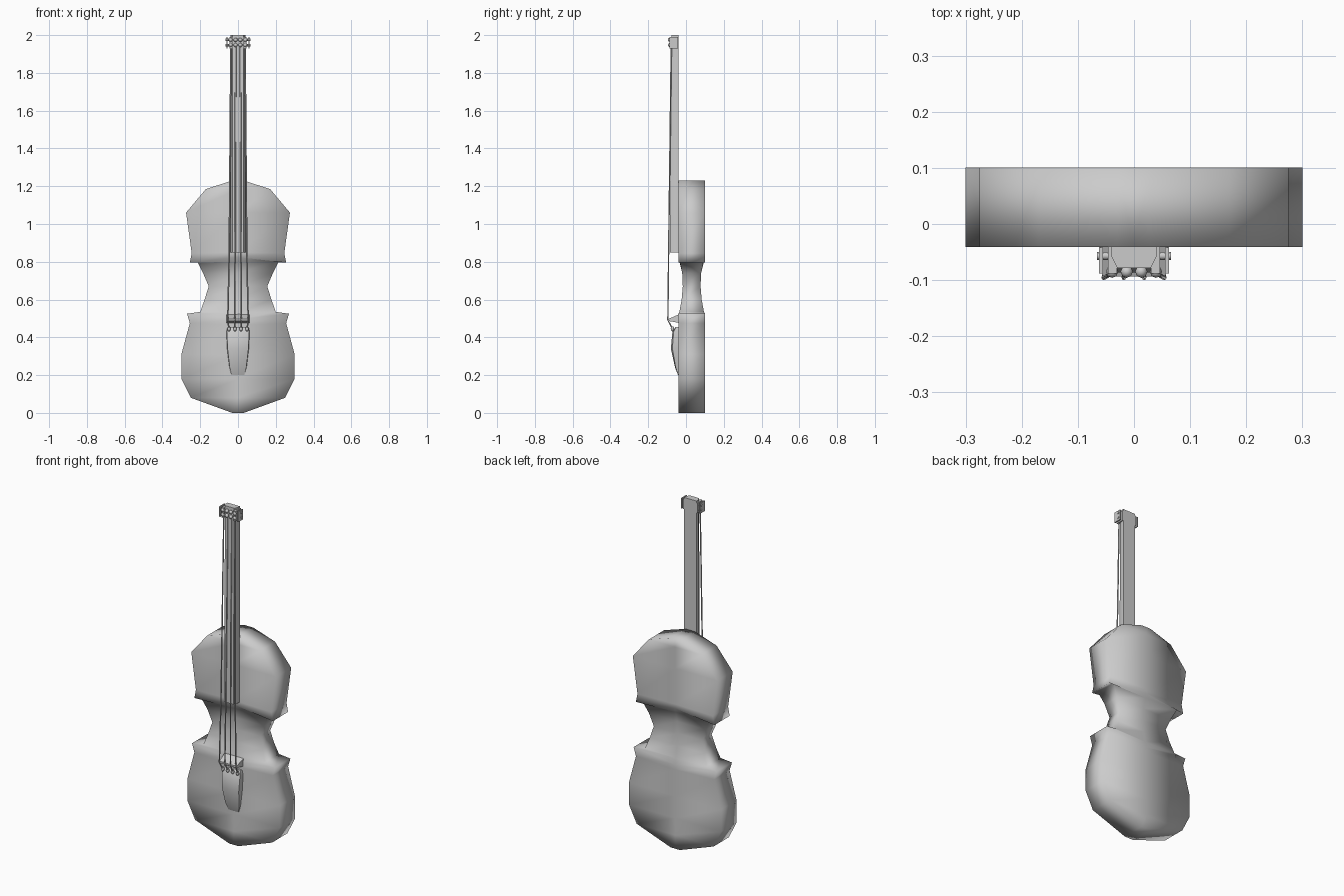
import bpy, bmesh, math
from mathutils import Vector

if "Cube" in bpy.data.objects:
    bpy.data.objects.remove(bpy.data.objects["Cube"])


def loft(name, rings, angle=None):
    """Skin equal-sized rings of points and cap both ends."""
    bm = bmesh.new()
    loops = [[bm.verts.new(p) for p in r] for r in rings]
    n = len(loops[0])
    for a, b in zip(loops, loops[1:]):
        for i in range(n):
            j = (i + 1) % n
            bm.faces.new((a[i], a[j], b[j], b[i]))
    bm.faces.new(loops[0])
    bm.faces.new(loops[-1])
    bmesh.ops.recalc_face_normals(bm, faces=bm.faces)
    me = bpy.data.meshes.new(name)
    bm.to_mesh(me)
    bm.free()
    ob = bpy.data.objects.new(name, me)
    bpy.context.collection.objects.link(ob)
    bpy.ops.object.select_all(action='DESELECT')
    ob.select_set(True)
    bpy.context.view_layer.objects.active = ob
    if angle is None:
        bpy.ops.object.shade_smooth()
    else:
        bpy.ops.object.shade_smooth_by_angle(angle=math.radians(angle))
    return ob


def box(name, x0, x1, y0, y1, z0, z1):
    ring = lambda z: [(x0, y0, z), (x1, y0, z), (x1, y1, z), (x0, y1, z)]
    return loft(name, [ring(z0), ring(z1)], 30)


def tube(name, points, r, sides=6):
    """Round rod along a path in which no segment runs along y."""
    rings = []
    pts = [Vector(p) for p in points]
    for i, p in enumerate(pts):
        d = (pts[min(i + 1, len(pts) - 1)] - pts[max(i - 1, 0)]).normalized()
        u = d.cross(Vector((0, 1, 0))).normalized()
        v = d.cross(u)
        rings.append([p + r * (u * math.cos(t) + v * math.sin(t))
                      for t in (2 * math.pi * k / sides for k in range(sides))])
    return loft(name, rings, 50)


def ball(name, loc, r, scale=(1, 1, 1)):
    bpy.ops.mesh.primitive_uv_sphere_add(segments=8, ring_count=6, radius=r, location=loc)
    ob = bpy.context.object
    ob.name = name
    ob.scale = scale
    bpy.ops.object.shade_smooth()


# Body: half width, edge height, centre height, half depth
sections = [
    (.03, 0, 0, .07), (.25, .08, .08, .071), (.30, .18, .18, .071),
    (.30, .31, .31, .071), (.255, .475, .465, .071), (.27, .525, .495, .071),
    (.20, .535, .53, .065), (.177, .60, .60, .053), (.155, .67, .67, .047),
    (.185, .74, .74, .05), (.22, .81, .80, .065), (.255, .795, .825, .071),
    (.245, .845, .85, .071), (.275, 1.06, 1.06, .071), (.17, 1.185, 1.185, .071),
    (.03, 1.23, 1.23, .071)]
rings = []
for w, ze, zc, d in sections:
    f, b = .03 - d, .03 + d
    rings.append([(-w, f, ze), (0, f, zc), (w, f, ze), (w, b, ze), (0, b, zc), (-w, b, ze)])
loft("body", rings)

# Neck with fingerboard
loft("neck", [[(-.04, -.04, z), (-.04, -.058, z), (-.03, f, z),
               (.03, f, z), (.04, -.058, z), (.04, -.04, z)]
              for z, f in ((.85, -.086), (2.0, -.078))], 30)

# Tailpiece: height, half width, front depth
loft("tailpiece", [[(-w, -.035, z), (-w * .95, y * .8 - .008, z), (-w * .45, y, z),
                    (w * .45, y, z), (w * .95, y * .8 - .008, z), (w, -.035, z)]
                   for z, w, y in ((.20, .035, -.042), (.24, .046, -.058), (.34, .058, -.080),
                                   (.43, .062, -.072), (.455, .056, -.055))], 50)

# Bridge
loft("bridge", [[(-w, y, z0), (w, y, z0), (w, y, z1), (-w, y, z1)]
                for y, w, z0, z1 in ((-.03, .062, .475, .525), (-.094, .056, .487, .497))], 30)

# Strings with ball ends and small tuning posts
for i, k in enumerate((-1.5, -.5, .5, 1.5)):
    tube(f"string_{i}", [(k * .032, -.072, .445), (k * .036, -.096, .492),
                         (k * .031, -.092, .85), (k * .025, -.078, 1.955)], .004)
    ball(f"string_end_{i}", (k * .032, -.072, .445), .009, (1, 1, 1.5))
    for z in (1.948, 1.975):
        ball(f"tuning_post_{i}", (k * .026, -.085, z), .011)

# Peg box cheeks, peg shafts and peg heads
for s in (-1, 1):
    a, b = sorted((s * .03, s * .046))
    box("peg_cheek", a, b, -.088, -.04, 1.93, 1.99)
    a, b = sorted((s * .055, s * .062))
    box("peg_plate", a, b, -.088, -.042, 1.93, 1.99)
    for z in (1.947, 1.975):
        tube("peg_shaft", [(s * .03, -.057, z), (s * .066, -.057, z)], .007, 8)
